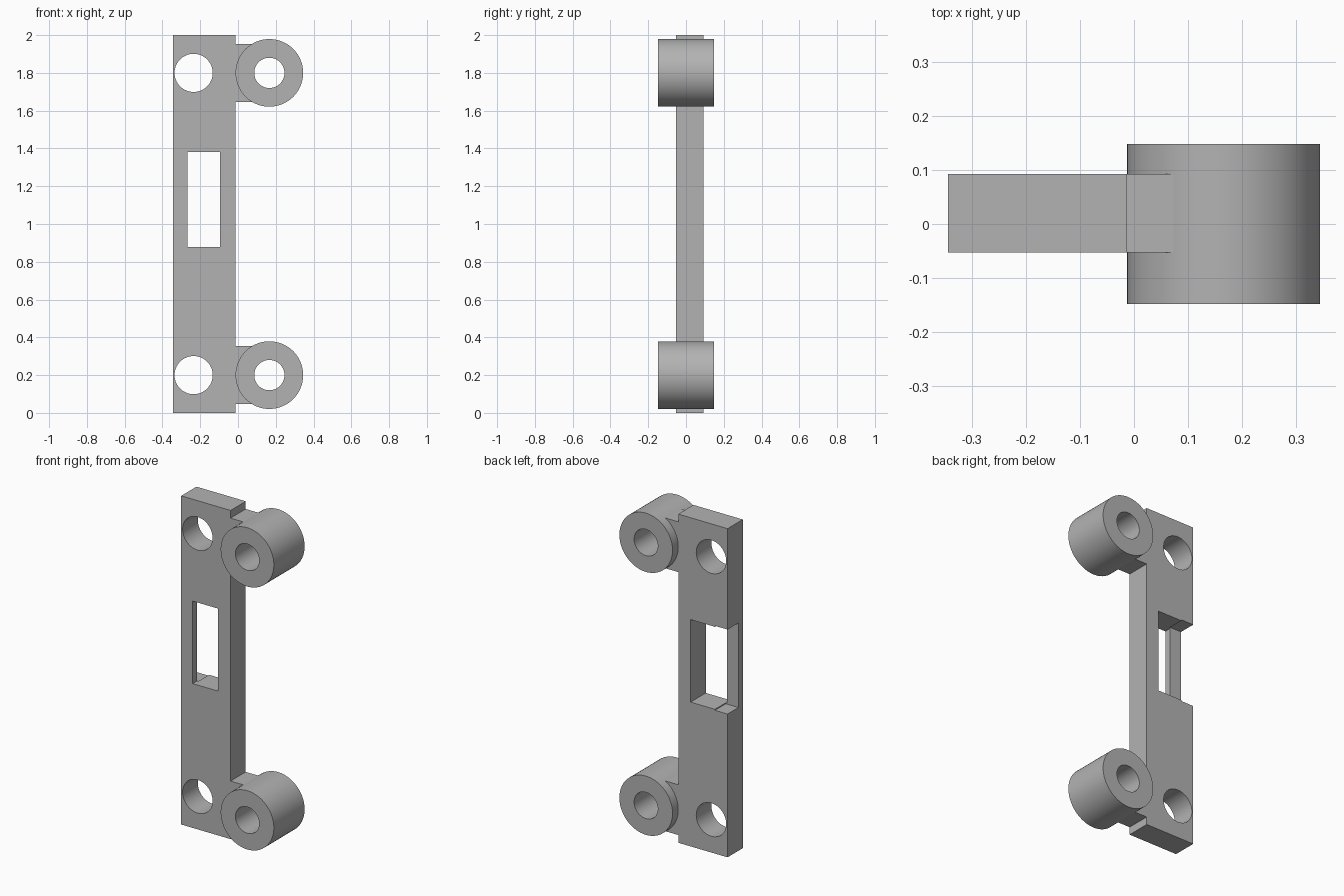
import bpy
import math

if "Cube" in bpy.data.objects:
    bpy.data.objects.remove(bpy.data.objects["Cube"], do_unlink=True)

grey = bpy.data.materials.new("plain grey")
grey.use_nodes = True
grey.diffuse_color = (0.45, 0.45, 0.45, 1)
grey.node_tree.nodes["Principled BSDF"].inputs["Base Color"].default_value = (0.45, 0.45, 0.45, 1)


def box(name, x, y, z):
    """Box given by its (min, max) range on each axis."""
    bpy.ops.mesh.primitive_cube_add(size=1, location=[sum(r) / 2 for r in (x, y, z)])
    obj = bpy.context.object
    obj.name = name
    obj.scale = [r[1] - r[0] for r in (x, y, z)]
    bpy.ops.object.transform_apply(location=False, rotation=False, scale=True)
    obj.data.materials.append(grey)
    return obj


def cylinder(name, x, z, radius, depth):
    """Cylinder lying along the y axis."""
    bpy.ops.mesh.primitive_cylinder_add(vertices=64, radius=radius, depth=depth,
                                        location=(x, 0, z), rotation=(math.pi / 2, 0, 0))
    obj = bpy.context.object
    obj.name = name
    obj.data.materials.append(grey)
    return obj


def cut(target, cutters):
    """Subtract the cutters, then discard them."""
    bpy.ops.object.select_all(action='DESELECT')
    bpy.context.view_layer.objects.active = target
    target.select_set(True)
    for cutter in cutters:
        cutter.hide_render = True
        mod = target.modifiers.new("cut", 'BOOLEAN')
        mod.operation = 'DIFFERENCE'
        mod.solver = 'EXACT'
        mod.object = cutter
        bpy.ops.object.modifier_apply(modifier=mod.name)
        bpy.data.objects.remove(cutter, do_unlink=True)
    bpy.ops.object.shade_smooth_by_angle(angle=math.radians(30))


LEFT, RIGHT = -0.345, -0.013
THICK = (-0.053, 0.093)
ENDS = {"lower": 0.2, "upper": 1.8}

# Back plate with screw holes, a window and a side notch open at the back
plate = box("mounting_plate", (LEFT, RIGHT), THICK, (0, 2))
cutters = [cylinder("screw_hole", -0.235, z, 0.101, 0.5) for z in ENDS.values()]
cutters.append(box("window", (-0.268, -0.096), (-0.3, 0.3), (0.878, 1.38)))
cutters.append(box("notch", (-0.5, -0.26), (-0.011, 0.3), (0.872, 1.386)))
cut(plate, cutters)

# Hinge barrels, each joined to the plate by a short lug
for end, z in ENDS.items():
    box(end + "_lug", (RIGHT, 0.083), THICK, (z - 0.153, z + 0.153))
    barrel = cylinder(end + "_barrel", 0.166, z, 0.179, 0.296)
    cut(barrel, [cylinder("bore", 0.166, z, 0.08, 0.5)])
